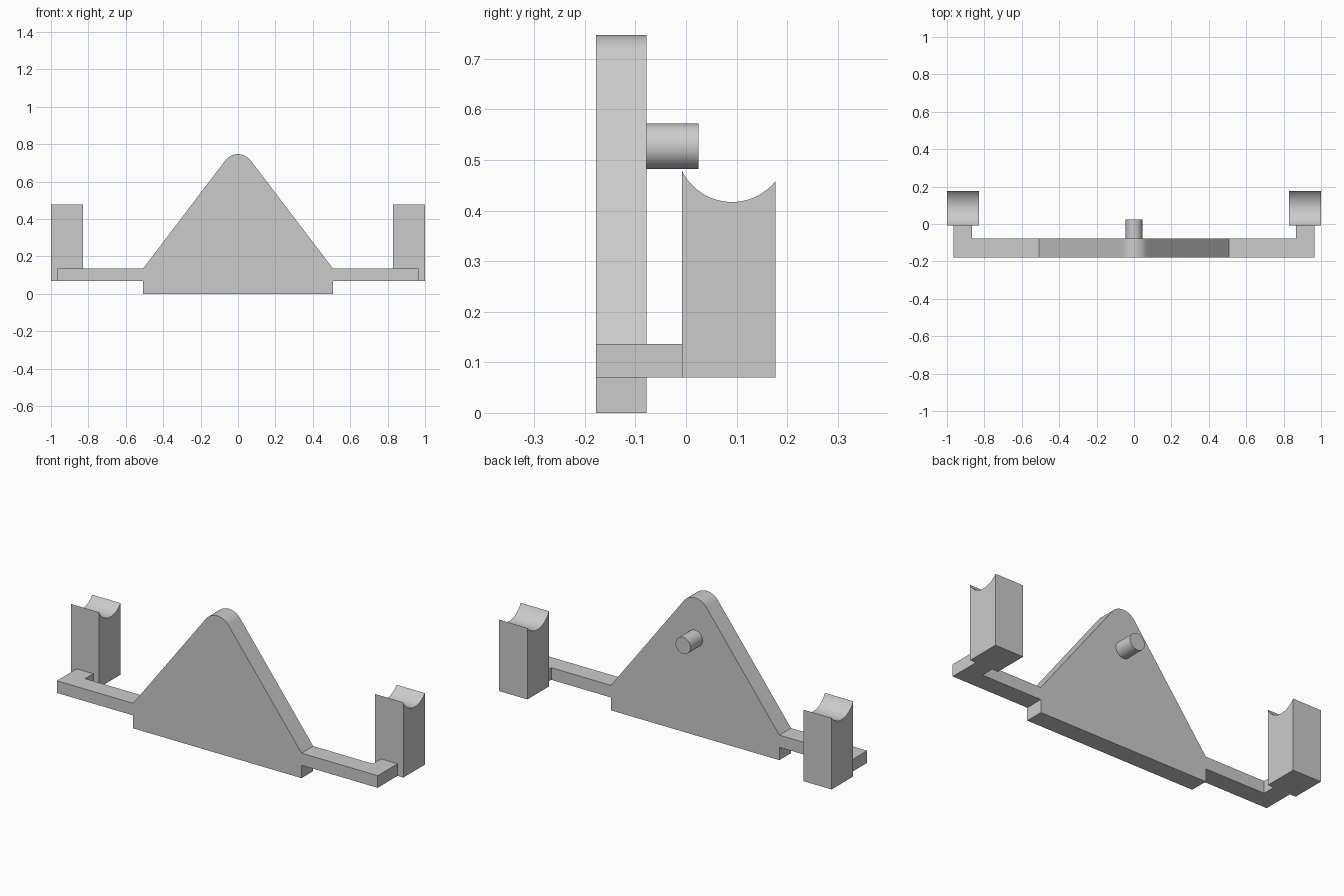
import bpy, bmesh
from math import sin, cos, asin, atan2, pi, hypot, radians
from mathutils import Vector

cube = bpy.data.objects.get("Cube")
if cube:
    bpy.data.objects.remove(cube)

grey = bpy.data.materials.new("plain grey")
grey.use_nodes = True
grey.diffuse_color = (0.6, 0.6, 0.6, 1)
grey.node_tree.nodes["Principled BSDF"].inputs["Base Color"].default_value = (0.6, 0.6, 0.6, 1)


def arc(cx, cy, r, start, end, steps):
    """Points along a circular arc."""
    angles = [start + (end - start) * i / steps for i in range(steps + 1)]
    return [(cx + r * cos(a), cy + r * sin(a)) for a in angles]


def prism(name, profile, axis, low, high, mirror=False):
    """Extrude a closed 2D profile along an axis, optionally mirrored in x."""
    place = {"x": lambda u, v: (low, u, v),
             "y": lambda u, v: (u, low, v),
             "z": lambda u, v: (u, v, low)}[axis]
    bm = bmesh.new()
    face = bm.faces.new([bm.verts.new(place(u, v)) for u, v in profile])
    extruded = bmesh.ops.extrude_face_region(bm, geom=[face], use_keep_orig=True)
    shift = Vector([(high - low) * (a == axis) for a in "xyz"])
    moved = [g for g in extruded["geom"] if isinstance(g, bmesh.types.BMVert)]
    bmesh.ops.translate(bm, verts=moved, vec=shift)
    bmesh.ops.recalc_face_normals(bm, faces=bm.faces)
    mesh = bpy.data.meshes.new(name)
    bm.to_mesh(mesh)
    bm.free()
    mesh.materials.append(grey)
    ob = bpy.data.objects.new(name, mesh)
    bpy.context.collection.objects.link(ob)
    if mirror:
        ob.modifiers.new("Mirror", "MIRROR").use_mirror_merge = False
    return ob


front, back = -0.178, -0.078      # plate thickness
arm_low, arm_high = 0.07, 0.136   # arm height
half = 0.507                      # half width of the plate
post_front, post_back = -0.008, 0.177
peg_z = 0.527

# Triangular plate with a rounded tip tangent to its slopes
tip_r, top = 0.085, 0.747
tip_z = top - tip_r
drop = arm_high - tip_z
tangent = atan2(drop, half) + pi / 2 - asin(tip_r / hypot(half, drop))
outline = [(-half, 0), (half, 0), (half, arm_high)]
outline += arc(0, tip_z, tip_r, tangent, pi - tangent, 20)
outline.append((-half, arm_high))
parts = [prism("triangular_plate", outline, "y", front, back)]

# Round peg on the back of the plate
parts.append(prism("peg", arc(0, peg_z, 0.045, 0, 2 * pi, 48)[:-1], "y", back, 0.025))

# L-shaped side arms
arm = [(half, front), (0.965, front), (0.965, post_front),
       (0.865, post_front), (0.865, back), (half, back)]
parts.append(prism("side_arms", arm, "z", arm_low, arm_high, mirror=True))

# Posts with a round cradle cut into the top
cradle_y, cradle_r = 0.091, 0.11
a0 = -pi / 2 + asin((post_back - cradle_y) / cradle_r)
a1 = -pi / 2 + asin((post_front - cradle_y) / cradle_r)
post = [(post_front, arm_low), (post_back, arm_low)]
post += arc(cradle_y, peg_z, cradle_r, a0, a1, 28)
parts.append(prism("cradle_posts", post, "x", 0.83, 1.0, mirror=True))

# Smooth the curved faces and keep the corners sharp
bpy.ops.object.select_all(action="DESELECT")
for ob in parts:
    ob.select_set(True)
bpy.context.view_layer.objects.active = parts[0]
bpy.ops.object.shade_smooth_by_angle(angle=radians(25))
